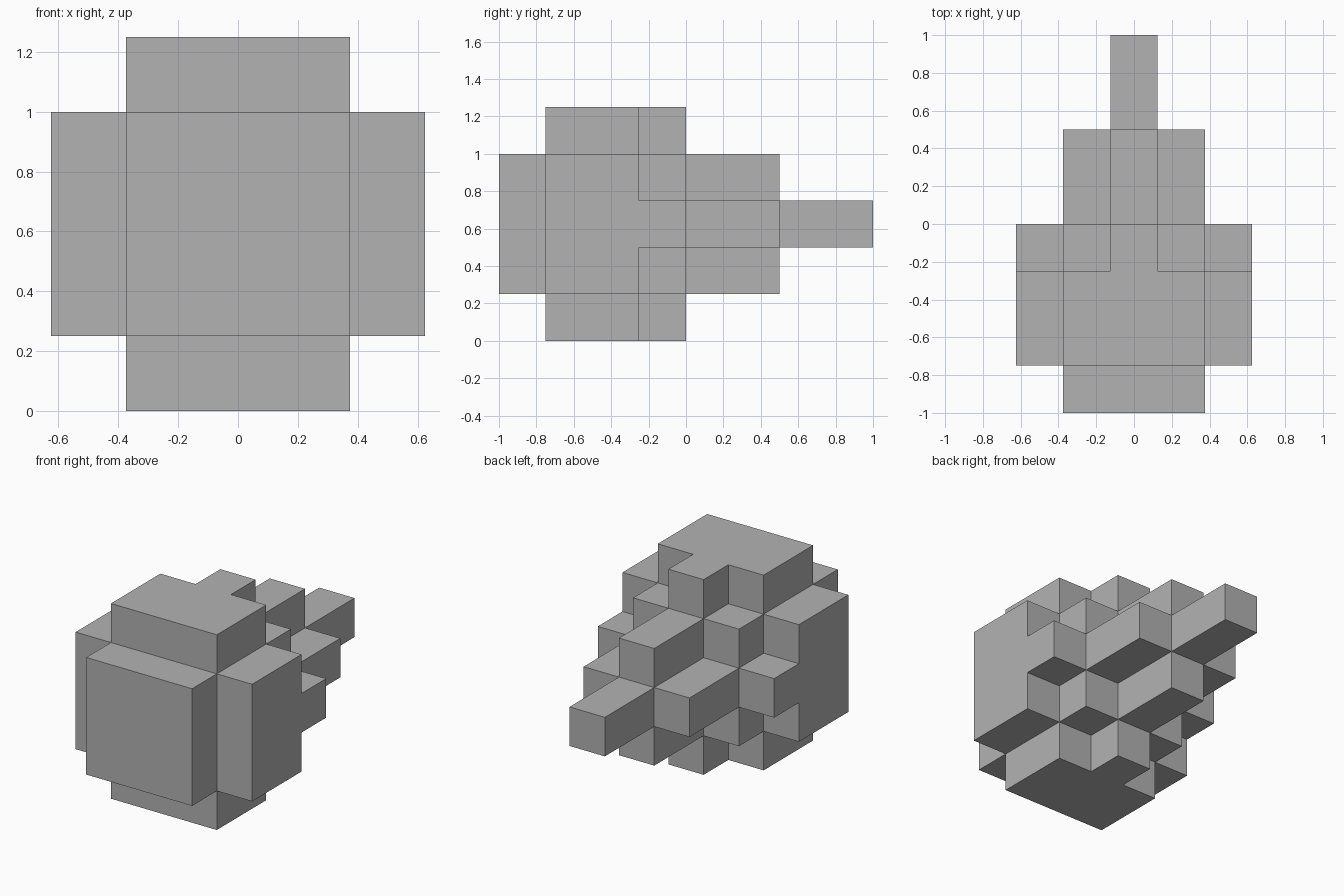
import bpy
import bmesh

old = bpy.data.objects.get("Cube")
if old:
    bpy.data.objects.remove(old, do_unlink=True)

UNIT = 0.25

grey = bpy.data.materials.new("plain_grey")
grey.use_nodes = True
colour = (0.448, 0.448, 0.448, 1)
grey.diffuse_color = colour
grey.node_tree.nodes["Principled BSDF"].inputs["Base Color"].default_value = colour

# Back end of each column, in blocks, by its stepped distance from the axis
BACK_END = {0: 4, 1: 2, 2: 0, 3: -1}


def column_range(i, k):
    """Front and back block index of the column at grid place (i, k)."""
    front = -4 if max(abs(i), abs(k)) < 2 else -3
    return range(front, BACK_END[abs(i) + abs(k)])


# Filled blocks: a stepped plate in front, tapering to a rod at the back
filled = {
    (i, j, k)
    for i in range(-2, 3)
    for k in range(-2, 3)
    if abs(i) + abs(k) < 4
    for j in column_range(i, k)
}

# Outer skin: one square wherever a block meets empty space
bm = bmesh.new()
for block in filled:
    for axis in range(3):
        for side in (-1, 1):
            beside = list(block)
            beside[axis] += side
            if tuple(beside) in filled:
                continue
            corners = []
            for a, b in ((-1, -1), (1, -1), (1, 1), (-1, 1)):
                offset = [0, 0, 0]
                offset[axis] = side
                offset[(axis + 1) % 3] = a * side
                offset[(axis + 2) % 3] = b
                x, y, z = (c + o / 2 for c, o in zip(block, offset))
                corners.append(bm.verts.new((x * UNIT, (y + 0.5) * UNIT, (z + 2.5) * UNIT)))
            bm.faces.new(corners)

# Join the squares and merge flat areas into single faces
bmesh.ops.remove_doubles(bm, verts=bm.verts, dist=0.001)
bmesh.ops.dissolve_limit(bm, angle_limit=0.01, verts=bm.verts, edges=bm.edges)
bmesh.ops.recalc_face_normals(bm, faces=bm.faces)

mesh = bpy.data.meshes.new("stepped_block_body")
bm.to_mesh(mesh)
bm.free()
mesh.materials.append(grey)
body = bpy.data.objects.new("stepped_block_body", mesh)
bpy.context.collection.objects.link(body)
